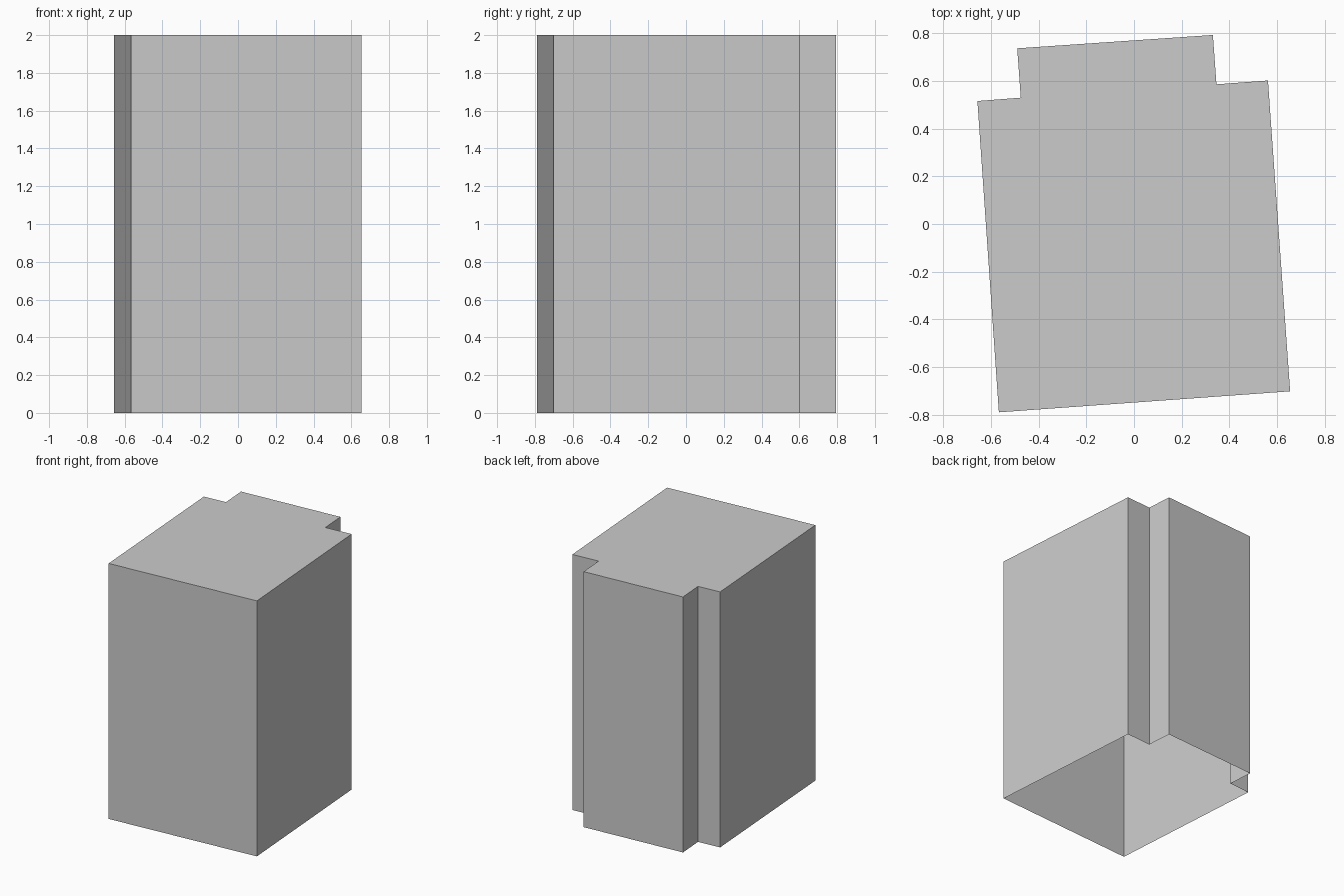
import bpy
import bmesh

cube = bpy.data.objects.get("Cube")
if cube:
    bpy.data.objects.remove(cube, do_unlink=True)

HEIGHT = 2.0

# Footprint, counter-clockwise from the front corner
FOOTPRINT = [(-0.567, -0.79), (0.655, -0.702), (0.562, 0.602), (0.346, 0.586),
             (0.331, 0.793), (-0.49, 0.737), (-0.475, 0.53), (-0.657, 0.516)]


def make_material(name, colour):
    mat = bpy.data.materials.new(name)
    mat.use_nodes = True
    mat.diffuse_color = colour
    mat.node_tree.nodes["Principled BSDF"].inputs["Base Color"].default_value = colour
    return mat


def make_block(name, outline, height, mat):
    """Extruded walls with a flat roof and an open underside."""
    bm = bmesh.new()
    roof = bm.faces.new([bm.verts.new((x, y, height)) for x, y in outline])
    walls = bmesh.ops.extrude_edge_only(bm, edges=list(roof.edges))
    lower = [v for v in walls["geom"] if isinstance(v, bmesh.types.BMVert)]
    bmesh.ops.translate(bm, verts=lower, vec=(0, 0, -height))
    bmesh.ops.recalc_face_normals(bm, faces=bm.faces)
    # Keep the shell facing outward
    if roof.normal.z < 0:
        bmesh.ops.reverse_faces(bm, faces=bm.faces)
    mesh = bpy.data.meshes.new(name)
    bm.to_mesh(mesh)
    bm.free()
    mesh.materials.append(mat)
    obj = bpy.data.objects.new(name, mesh)
    bpy.context.collection.objects.link(obj)
    return obj


# Building shell
grey = make_material("light_grey", (0.6, 0.6, 0.6, 1.0))
make_block("building_shell", FOOTPRINT, HEIGHT, grey)
